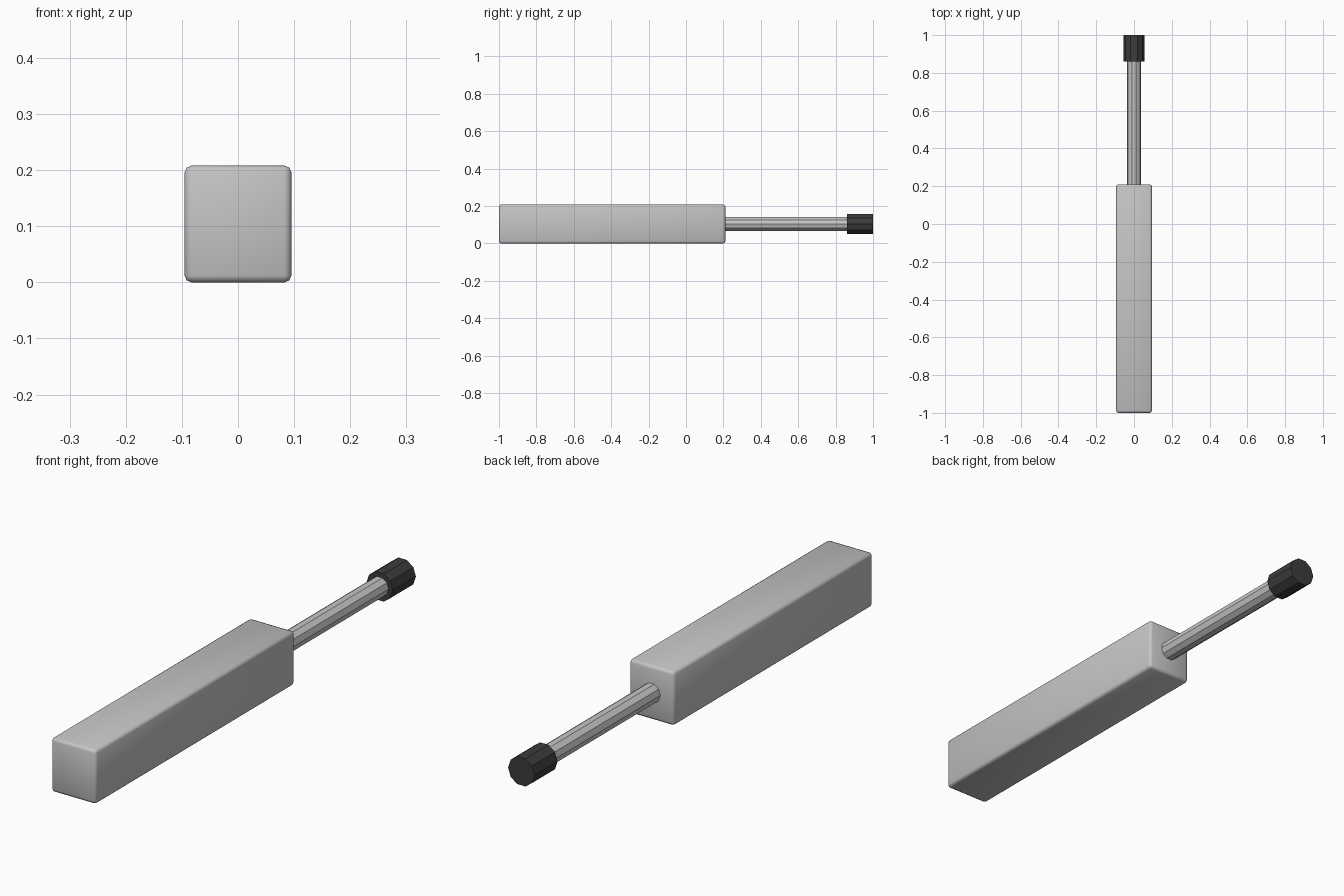
import bpy
from math import pi

cube = bpy.data.objects.get("Cube")
if cube:
    bpy.data.objects.remove(cube, do_unlink=True)


def material(name, value):
    m = bpy.data.materials.new(name)
    m.use_nodes = True
    colour = (value, value, value, 1)
    m.diffuse_color = colour
    m.node_tree.nodes["Principled BSDF"].inputs["Base Color"].default_value = colour
    return m


grey = material("light grey", 0.56)
black = material("dark grey", 0.045)
AXIS_Z = 0.104


def rod(name, radius, y0, y1, mat):
    """Ten-sided cylinder along y, flat on its top and bottom."""
    bpy.ops.mesh.primitive_cylinder_add(
        vertices=10, radius=radius, depth=y1 - y0,
        location=(0, (y0 + y1) / 2, AXIS_Z), rotation=(pi / 2, pi / 2, 0))
    ob = bpy.context.object
    ob.name = name
    ob.data.materials.append(mat)
    return ob


# Block body with softly rounded edges
bpy.ops.mesh.primitive_cube_add(size=1, location=(0, -0.395, AXIS_Z))
body = bpy.context.object
body.name = "body"
body.scale = (0.19, 1.21, 2 * AXIS_Z)
bpy.ops.object.transform_apply(location=False, rotation=False, scale=True)
body.data.materials.append(grey)
bevel = body.modifiers.new("rounded edges", "BEVEL")
bevel.width = 0.012
bevel.segments = 2
bpy.ops.object.shade_smooth()

# Handle rod and its end cap
rod("shaft", 0.038, 0.19, 0.88, grey)
rod("end_cap", 0.056, 0.86, 1.0, black)
